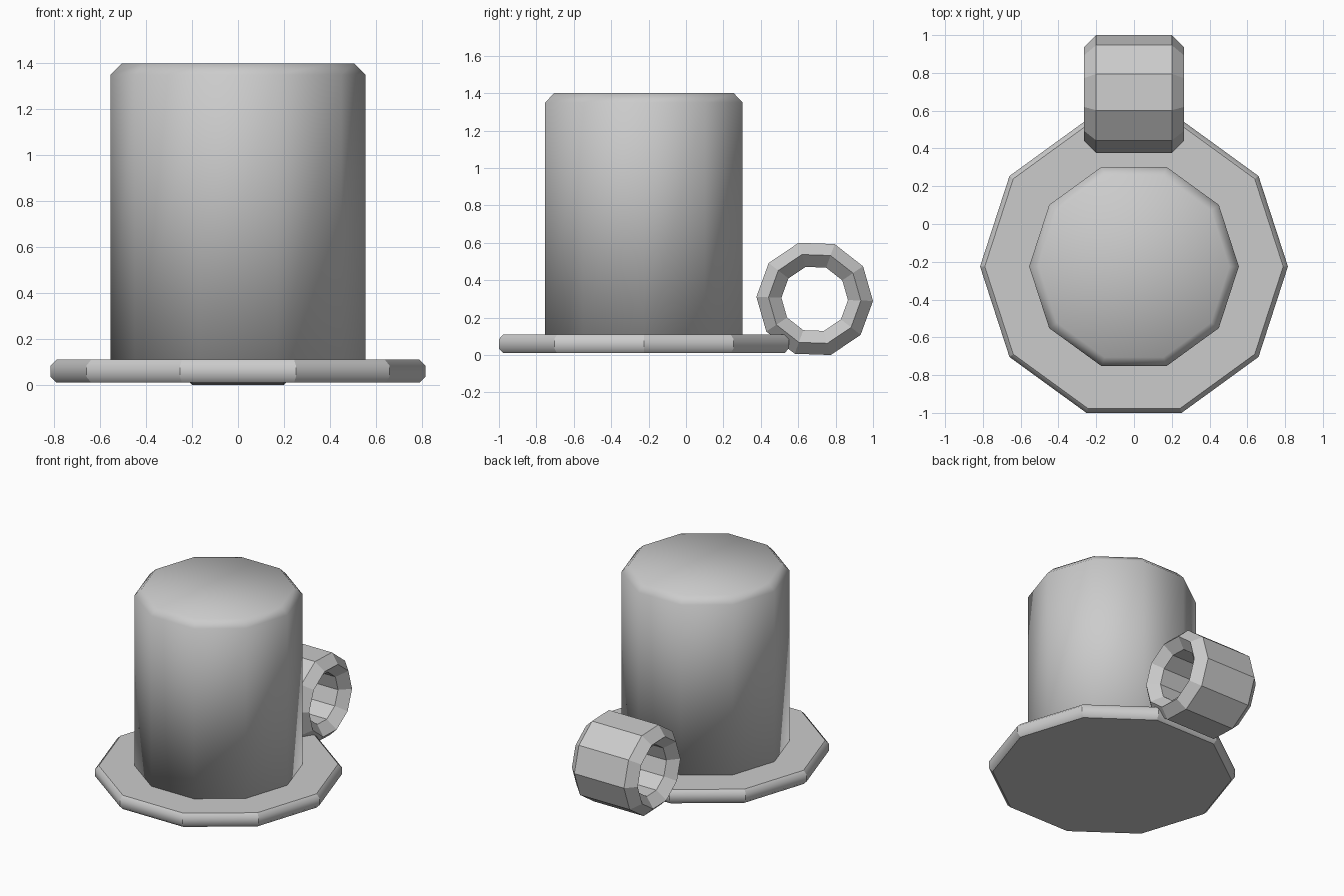
import bpy, bmesh
from math import cos, sin, radians, pi
from mathutils import Matrix

if "Cube" in bpy.data.objects:
    bpy.data.objects.remove(bpy.data.objects["Cube"])

SIDES = 10


def lathe(name, profile, matrix, closed=False, start=0.0):
    """Spin (radius, height) points around z with ten sides; cap the ends or close into a ring."""
    bm = bmesh.new()
    rings = []
    for r, h in profile:
        rings.append([bm.verts.new((r * cos(start + 2 * pi * i / SIDES),
                                    r * sin(start + 2 * pi * i / SIDES), h))
                      for i in range(SIDES)])
    pairs = list(zip(rings, rings[1:]))
    if closed:
        pairs.append((rings[-1], rings[0]))
    else:
        bm.faces.new(rings[0][::-1])
        bm.faces.new(rings[-1])
    for a, b in pairs:
        for i in range(SIDES):
            j = (i + 1) % SIDES
            bm.faces.new((a[i], a[j], b[j], b[i]))
    bmesh.ops.recalc_face_normals(bm, faces=bm.faces)
    mesh = bpy.data.meshes.new(name)
    # Soften only the horizontal rims between side bands on a capped part
    for e in bm.edges:
        level = abs(e.verts[0].co.z - e.verts[1].co.z) < 1e-5
        e.smooth = level and all(len(f.verts) == 4 for f in e.link_faces)
    bm.transform(matrix)
    bm.to_mesh(mesh)
    bm.free()
    obj = bpy.data.objects.new(name, mesh)
    bpy.context.collection.objects.link(obj)
    return obj


def shade(obj, smooth):
    for p in obj.data.polygons:
        p.use_smooth = smooth


axis = Matrix.Translation((0, -0.225, 0))

# Base plate with chamfered rim
plate = lathe("base_plate", [(0.79, 0.01), (0.815, 0.035), (0.815, 0.085), (0.79, 0.11)], axis)
shade(plate, True)

# Tall body, smooth shaded including its top chamfer
body = lathe("body", [(0.555, 0.06), (0.555, 1.35), (0.505, 1.40)], axis)
shade(body, True)
for e in body.data.edges:
    e.use_edge_sharp = False

# Ring handle lying across the back, axis along x, chamfered inside and out
ring = lathe("ring_handle",
             [(0.312, -0.20), (0.312, 0.20), (0.247, 0.265),
              (0.178, 0.20), (0.178, -0.20), (0.247, -0.265)],
             Matrix.Translation((0, 0.688, 0.30)) @ Matrix(((0, 0, 1, 0), (1, 0, 0, 0),
                                                            (0, 1, 0, 0), (0, 0, 0, 1))),
             closed=True, start=radians(-2))
shade(ring, False)
